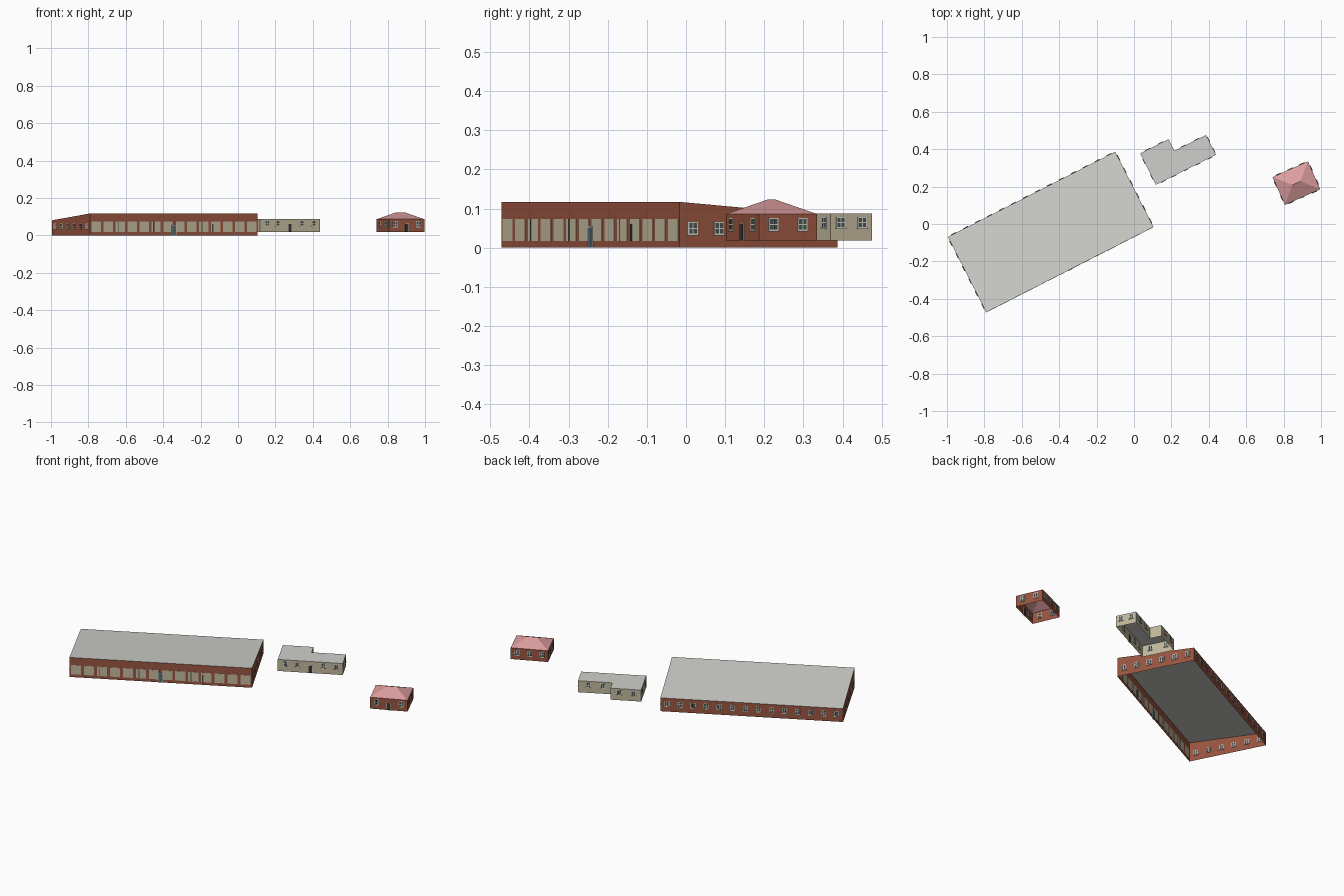
import bpy, bmesh
from math import radians
from mathutils import Matrix, Vector

if "Cube" in bpy.data.objects:
    bpy.data.objects.remove(bpy.data.objects["Cube"])


def material(name, r, g, b):
    # sRGB bytes to linear colour
    col = [((c / 255 + 0.055) / 1.055) ** 2.4 for c in (r, g, b)] + [1]
    m = bpy.data.materials.new(name)
    m.use_nodes = True
    m.diffuse_color = col
    bsdf = m.node_tree.nodes["Principled BSDF"]
    bsdf.inputs["Base Color"].default_value = col
    bsdf.inputs["Roughness"].default_value = 0.9
    return m


BRICK = material("red brick", 152, 84, 63)
CREAM = material("cream render", 193, 183, 156)
GREY = material("grey roofing", 207, 207, 204)
PINK = material("pink tiles", 220, 157, 157)
FRAME = material("pale frame", 205, 208, 196)
GLASS = material("dark glass", 72, 82, 82)
DOOR = material("blue grey door", 84, 106, 116)
WOOD = material("dark door", 62, 50, 44)


class Building:
    """Walls, roof and openings laid out in a rotated local plan."""

    def __init__(self, name, origin, angle, base, outline, heights, wall_mat):
        self.name, self.base = name, base
        self.matrix = Matrix.Translation((*origin, 0)) @ Matrix.Rotation(radians(angle), 4, "Z")
        self.low = [Vector((*p, base)) for p in outline]
        self.top = [Vector((*p, h)) for p, h in zip(outline, heights)]
        self.fit = bmesh.new()
        n = len(outline)
        faces = [(i, (i + 1) % n, n + (i + 1) % n, n + i) for i in range(n)]
        self.mesh("walls", self.low + self.top, faces, wall_mat)

    def mesh(self, part, verts, faces, mat):
        me = bpy.data.meshes.new(f"{self.name}_{part}")
        me.from_pydata(verts, [], faces)
        me.materials.append(mat)
        return self.link(me)

    def link(self, me):
        ob = bpy.data.objects.new(me.name, me)
        ob.matrix_world = self.matrix
        bpy.context.collection.objects.link(ob)
        return ob

    def plate(self, side, at, z0, z1, width, depth, slot):
        # thin box on a wall; 'at' is a distance along that wall
        a = self.low[side]
        d = (self.low[(side + 1) % len(self.low)] - a).normalized()
        out = Vector((d.y, -d.x, 0))
        mid = a + d * at
        mid.z = (z0 + z1) / 2
        basis = Matrix((d, out, Vector((0, 0, 1)))).transposed().to_4x4()
        size = Matrix.Diagonal((width, depth * 2, z1 - z0, 1))
        made = bmesh.ops.create_cube(self.fit, size=1, matrix=Matrix.Translation(mid) @ basis @ size)
        for f in {f for v in made["verts"] for f in v.link_faces}:
            f.material_index = slot

    def length(self, side):
        return (self.low[(side + 1) % len(self.low)] - self.low[side]).length

    def window(self, side, t, z0, z1, width):
        # frame, four panes and a projecting sill
        at = t * self.length(side)
        self.plate(side, at, z0, z1, width, 0.0015, 0)
        mid = (z0 + z1) / 2
        pane_h = (z1 - z0) * 0.37
        for dx in (-1, 1):
            for dz in (-1, 1):
                zc = mid + dz * (z1 - z0) * 0.22
                self.plate(side, at + dx * width * 0.22, zc - pane_h / 2, zc + pane_h / 2,
                           width * 0.34, 0.0022, 1)
        self.plate(side, at, z0 - 0.002, z0 + 0.001, width * 1.15, 0.004, 0)

    def windows(self, side, places, z0, z1, width):
        for t in places:
            self.window(side, t, z0, z1, width)

    def door(self, side, t, z1, width, slot):
        at = t * self.length(side)
        self.plate(side, at, self.base, z1 + 0.003, width + 0.005, 0.0025, 0)
        self.plate(side, at, self.base + 0.001, z1, width, 0.0035, slot)

    def finish(self):
        me = bpy.data.meshes.new(f"{self.name}_windows_and_doors")
        self.fit.to_mesh(me)
        self.fit.free()
        for m in (FRAME, GLASS, DOOR, WOOD, CREAM):
            me.materials.append(m)
        self.link(me)


def spread(n):
    return [(i + 0.5) / n for i in range(n)]


# Long brick hall with a single-pitch roof
L, W = 1.004, 0.452
hall = Building("hall", (-0.79, -0.472), 27, 0, [(0, 0), (L, 0), (L, W), (0, W)],
                [0.117, 0.117, 0.08, 0.08], BRICK)
hall.mesh("roof", hall.top, [(0, 1, 2, 3)], GREY)
for i, t in enumerate(spread(14)):
    hall.plate(0, t * L, 0.017, 0.073, 0.056, 0.001, 4)
    if i in (2, 5, 9):
        hall.plate(0, t * L - 0.012, 0.017, 0.073, 0.004, 0.002, 1)
hall.plate(0, L * 0.73, 0.017, 0.06, 0.008, 0.003, 1)
hall.door(0, 0.5, 0.052, 0.022, 2)
hall.windows(1, spread(6), 0.033, 0.066, 0.028)
hall.windows(2, spread(14), 0.03, 0.062, 0.026)
hall.windows(3, spread(6), 0.033, 0.062, 0.026)
hall.finish()

# Cream annex with an L-shaped plan and flat roof
plan = [(0, 0), (0.358, 0), (0.358, 0.118), (0.169, 0.118), (0.169, 0.187), (0, 0.187)]
annex = Building("annex", (0.117, 0.21), 26.5, 0.018, plan, [0.087] * len(plan), CREAM)
annex.mesh("roof", annex.top, [(0, 1, 2, 3, 4, 5)], GREY)
annex.windows(0, (0.12, 0.3, 0.7, 0.9), 0.05, 0.079, 0.024)
annex.door(0, 0.5, 0.06, 0.018, 3)
annex.windows(1, (0.24, 0.76), 0.05, 0.079, 0.026)
annex.windows(2, (0.3, 0.72), 0.05, 0.079, 0.026)
annex.windows(4, (0.28, 0.74), 0.05, 0.079, 0.026)
annex.windows(5, (0.25, 0.75), 0.05, 0.079, 0.026)
annex.finish()

# Brick lodge with a hipped roof
w, d = 0.207, 0.163
lodge = Building("lodge", (0.807, 0.102), 24, 0.018, [(0, 0), (w, 0), (w, d), (0, d)],
                 [0.086] * 4, BRICK)
ridge = [Vector((w / 2 + s * 0.024, d / 2, 0.123)) for s in (-1, 1)]
lodge.mesh("hipped_roof", lodge.top + ridge,
           [(0, 1, 5, 4), (1, 2, 5), (2, 3, 4, 5), (3, 0, 4)], PINK)
lodge.windows(0, (0.17, 0.83), 0.043, 0.076, 0.027)
lodge.door(0, 0.5, 0.06, 0.019, 3)
lodge.windows(1, (0.25, 0.75), 0.043, 0.076, 0.027)
lodge.windows(2, spread(3), 0.043, 0.076, 0.027)
lodge.windows(3, (0.25, 0.75), 0.043, 0.076, 0.027)
lodge.finish()
